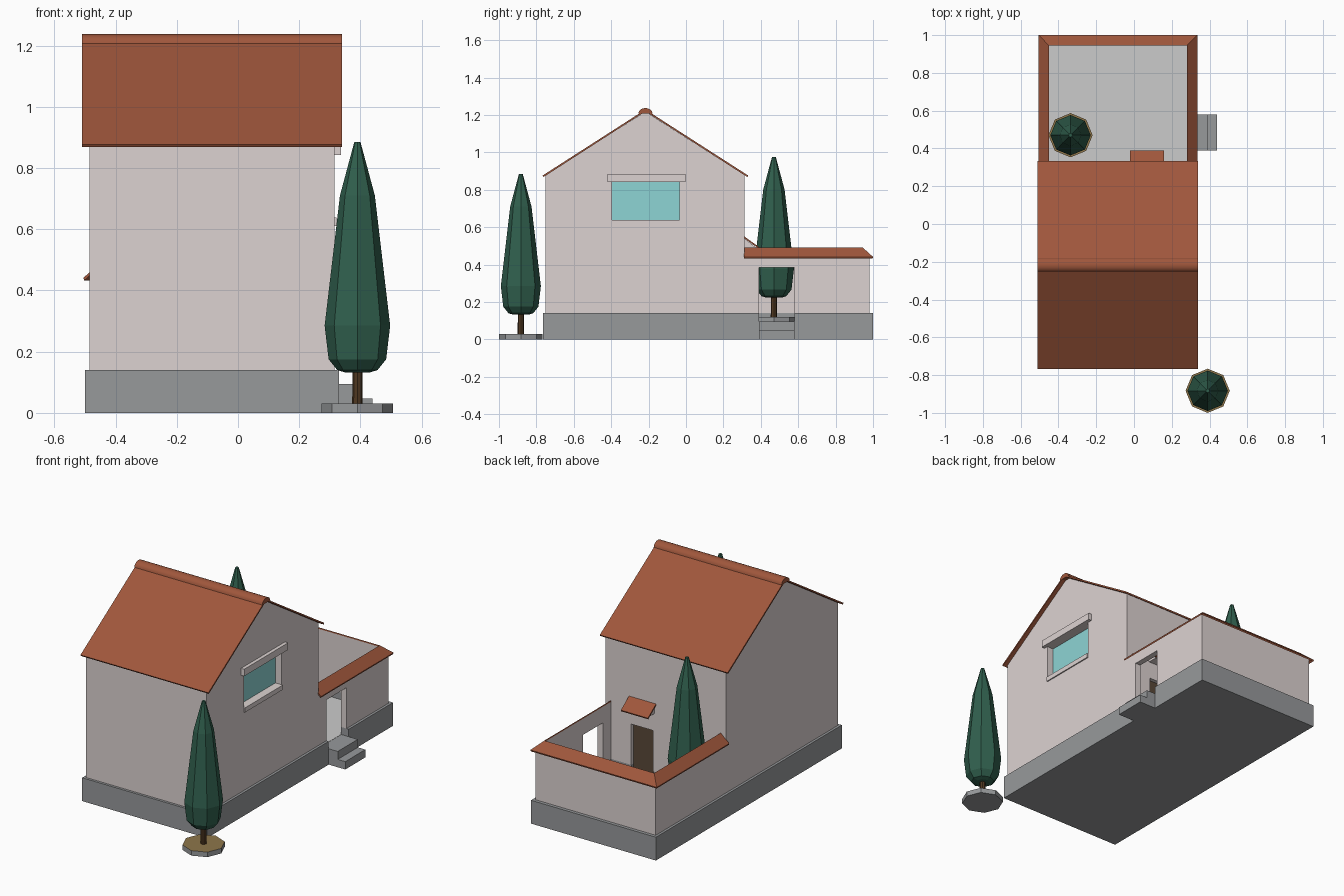
import bpy, bmesh, math

if "Cube" in bpy.data.objects:
    bpy.data.objects.remove(bpy.data.objects["Cube"])


def mat(name, r, g, b):
    m = bpy.data.materials.new(name)
    m.diffuse_color = (r, g, b, 1)
    m.use_nodes = True
    m.node_tree.nodes["Principled BSDF"].inputs["Base Color"].default_value = m.diffuse_color
    return m


WALL = mat("plaster", 0.72, 0.65, 0.64)
STONE = mat("stone", 0.31, 0.32, 0.33)
TILE = mat("terracotta", 0.35, 0.095, 0.045)
LEAF = mat("leaf", 0.03, 0.115, 0.075)
BARK = mat("bark", 0.08, 0.04, 0.015)
GLASS = mat("glass", 0.27, 0.66, 0.66)
DOOR = mat("door_wood", 0.10, 0.065, 0.04)
SOIL = mat("soil", 0.27, 0.18, 0.07)
PAVE = mat("paving", 0.55, 0.55, 0.55)


def make(name, bm, *mats):
    bmesh.ops.recalc_face_normals(bm, faces=bm.faces)
    me = bpy.data.meshes.new(name)
    bm.to_mesh(me)
    bm.free()
    ob = bpy.data.objects.new(name, me)
    bpy.context.collection.objects.link(ob)
    for m in mats:
        if m:
            me.materials.append(m)
    return ob


def skin(name, rings, *mats):
    """Bridge a list of equal rings and cap both ends."""
    bm = bmesh.new()
    vs = [[bm.verts.new(p) for p in ring] for ring in rings]
    n = len(vs[0])
    for a, b in zip(vs, vs[1:]):
        for i in range(n):
            j = (i + 1) % n
            bm.faces.new((a[i], a[j], b[j], b[i]))
    bm.faces.new(vs[0])
    bm.faces.new(vs[-1])
    return make(name, bm, *mats)


def prism(name, x0, x1, yz, m):
    return skin(name, [[(x, y, z) for y, z in yz] for x in (x0, x1)], m)


def box(name, x0, x1, y0, y1, z0, z1, m=None):
    return prism(name, x0, x1, [(y0, z0), (y1, z0), (y1, z1), (y0, z1)], m)


def lathe(name, cx, cy, z0, profile, *mats, sides=8):
    ang = [i * math.tau / sides for i in range(sides)]
    return skin(name, [[(cx + r * math.cos(a), cy + r * math.sin(a), z0 + z) for a in ang]
                       for r, z in profile], *mats)


def yard_sweep(name, profile, m):
    """Sweep (outward offset, z) around the three sides of the courtyard, mitred."""
    def at(k, d, z):
        return [(0.28 + d, 0.31, z), (0.28 + d, 0.945 + d, z),
                (-0.45 - d, 0.945 + d, z), (-0.45 - d, 0.31, z)][k]
    return skin(name, [[at(k, d, z) for d, z in profile] for k in range(4)], m)


def cut(ob, *cutters):
    for c in cutters:
        c.hide_render = True
        c.hide_viewport = True
        c.display_type = 'WIRE'
        b = ob.modifiers.new("cut", 'BOOLEAN')
        b.operation = 'DIFFERENCE'
        b.solver = 'EXACT'
        b.object = c


FLOOR = 0.095
RIDGE = -0.217

# Cutters
window_cut = box("window_cutter", 0.27, 0.40, -0.395, -0.035, 0.61, 0.86, WALL)
door_cut = box("door_cutter", 0.0, 0.145, 0.285, 0.40, FLOOR, 0.385, WALL)
gate_cut = box("gate_cutter", 0.24, 0.40, 0.39, 0.58, FLOOR, 0.385, WALL)
yard_cut = box("yard_cutter", -0.45, 0.28, 0.31, 0.945, FLOOR, 0.60, STONE)

# Plinth, courtyard floor and entrance steps
plinth = box("plinth", -0.50, 0.33, -0.765, 1.0, 0, 0.14, STONE)
cut(plinth, yard_cut, gate_cut, door_cut)
box("courtyard_floor", -0.45, 0.28, 0.31, 0.945, FLOOR - 0.02, FLOOR + 0.001, PAVE)
box("upper_step", 0.33, 0.39, 0.39, 0.58, 0, FLOOR, STONE)
box("lower_step", 0.39, 0.44, 0.39, 0.58, 0, 0.047, STONE)

# House body with gables
body = prism("house_walls", -0.485, 0.315,
             [(-0.75, 0.14), (0.313, 0.14), (0.313, 0.878), (RIDGE, 1.218), (-0.75, 0.878)], WALL)
cut(body, window_cut, door_cut)

# Roof and rounded ridge cap
half = [(0.55, 0.876), (0.545, 0.868)]
prism("roof", -0.51, 0.34,
      [(RIDGE, 1.229)] + [(RIDGE + y, z) for y, z in half] + [(RIDGE, 1.219)]
      + [(RIDGE - y, z) for y, z in reversed(half)], TILE)
cap = prism("ridge_cap", -0.51, 0.34,
            [(RIDGE + 0.038 * math.cos(a), 1.207 + 0.030 * math.sin(a))
             for a in [math.pi * i / 8 for i in range(9)]], TILE)
bpy.context.view_layer.objects.active = cap
cap.select_set(True)
bpy.ops.object.shade_smooth_by_angle(angle=math.radians(40))
cap.select_set(False)

# Window
box("window_glass", 0.262, 0.273, -0.395, -0.035, 0.61, 0.86, GLASS)
box("window_sill", 0.27, 0.322, -0.395, -0.035, 0.61, 0.638, WALL)
box("window_lintel", 0.27, 0.336, -0.42, -0.003, 0.842, 0.884, WALL)

# House door with small tiled awning
box("house_door", 0.0, 0.145, 0.28, 0.29, FLOOR, 0.385, DOOR)
prism("awning_support", -0.01, 0.15, [(0.31, 0.49), (0.375, 0.49), (0.31, 0.542)], WALL)
prism("awning_tiles", -0.02, 0.16,
      [(0.31, 0.552), (0.39, 0.494), (0.387, 0.486), (0.31, 0.542)], TILE)

# Courtyard wall with sloping tiled coping
yard_wall = yard_sweep("courtyard_wall", [(0, 0.14), (0.035, 0.14), (0.035, 0.448), (0, 0.482)], WALL)
cut(yard_wall, gate_cut)
yard_sweep("wall_coping", [(0, 0.482), (0.052, 0.432), (0.055, 0.441), (0, 0.491)], TILE)

# Cypress trees, each in a shallow octagonal bed
for i, (x, y, z) in enumerate([(0.39, -0.883, 0), (-0.336, 0.47, FLOOR - 0.004)], 1):
    bed = lathe(f"tree_bed_{i}", x, y, z, [(0.117, 0), (0.117, 0.03)], STONE, SOIL)
    bed.data.polygons[-1].material_index = 1
    lathe(f"tree_trunk_{i}", x, y, z, [(0.017, 0.025), (0.016, 0.17)], BARK)
    lathe(f"tree_foliage_{i}", x, y, z,
          [(0.04, 0.132), (0.066, 0.14), (0.094, 0.175), (0.107, 0.285),
           (0.057, 0.71), (0.01, 0.885)], LEAF)
